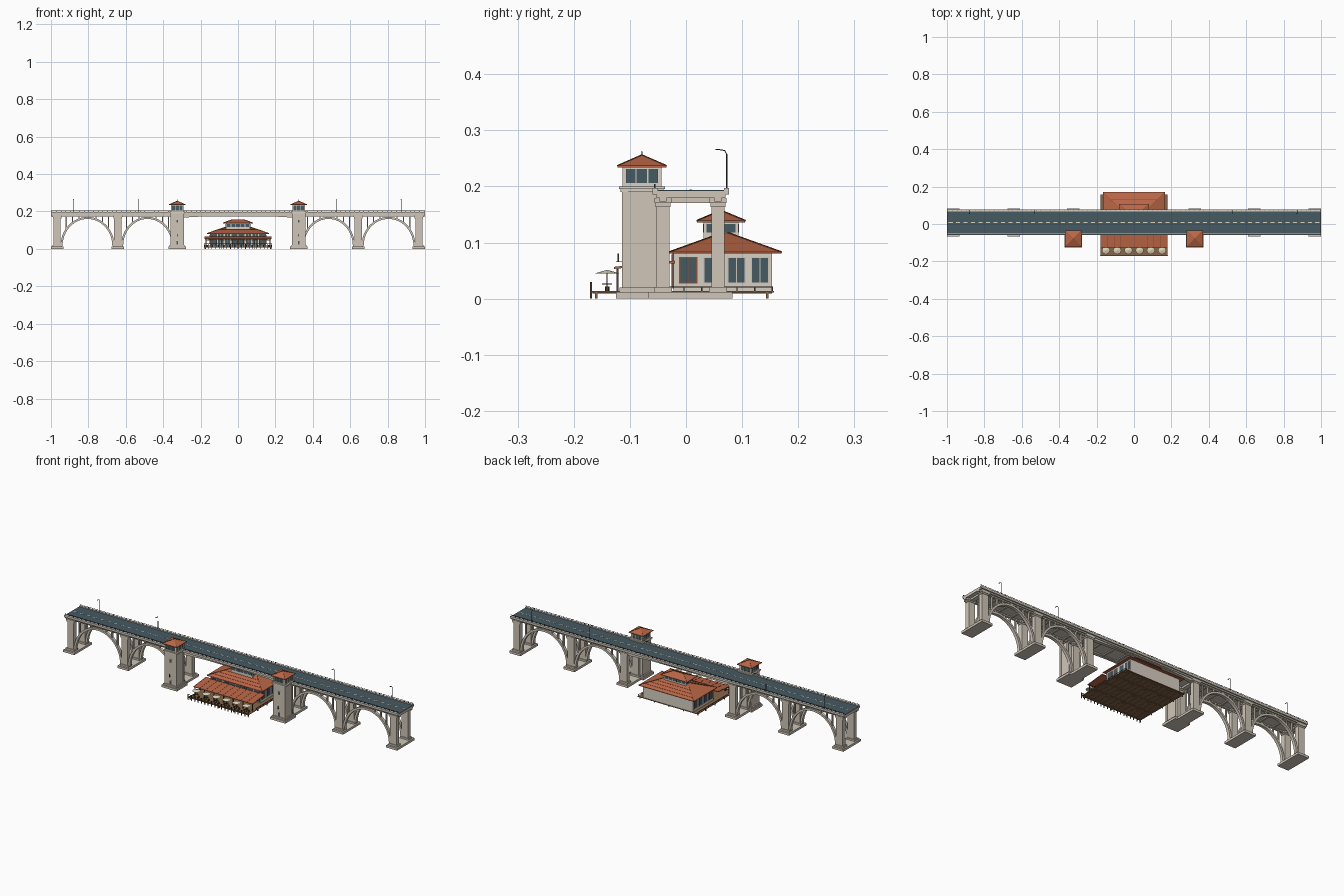
import bpy, bmesh, math
from mathutils import Matrix, Vector

if "Cube" in bpy.data.objects:
    bpy.data.objects.remove(bpy.data.objects["Cube"])


def lin(c):
    return tuple((v / 255 / 12.92 if v < 10 else ((v / 255 + 0.055) / 1.055) ** 2.4) for v in c) + (1,)


COLOURS = {"concrete": (208, 198, 184), "pale_stone": (216, 208, 195), "asphalt": (70, 90, 98),
           "glass": (70, 90, 98), "terracotta": (186, 102, 70), "brown_wood": (142, 80, 52),
           "deck_wood": (134, 102, 74), "dark_wood": (84, 62, 46), "metal": (62, 62, 62),
           "canvas": (222, 212, 186)}
MATS = {}
for n, c in COLOURS.items():
    MATS[n] = bpy.data.materials.new(n)
    MATS[n].diffuse_color = lin(c)


class Part:
    """One named object of one colour, gathered from simple solids."""
    def __init__(self, name, mat):
        self.name, self.mat, self.bm = name, mat, bmesh.new()

    def box(self, x0, x1, y0, y1, z0, z1):
        m = Matrix.Translation(((x0 + x1) / 2, (y0 + y1) / 2, (z0 + z1) / 2)) @ \
            Matrix.Diagonal((x1 - x0, y1 - y0, z1 - z0, 1))
        bmesh.ops.create_cube(self.bm, size=1, matrix=m)

    def at(self, x, y, hx, hy, z0, z1):
        self.box(x - hx, x + hx, y - hy, y + hy, z0, z1)

    def cone(self, x, y, z0, z1, r0, r1, n=8):
        bmesh.ops.create_cone(self.bm, cap_ends=True, segments=n, radius1=r0, radius2=r1,
                              depth=z1 - z0, matrix=Matrix.Translation((x, y, (z0 + z1) / 2)))

    def bar(self, a, b, w):
        a, b = Vector(a), Vector(b)
        d = b - a
        m = Matrix.Translation((a + b) / 2) @ d.to_track_quat('Z', 'Y').to_matrix().to_4x4() @ \
            Matrix.Diagonal((w, w, d.length, 1))
        bmesh.ops.create_cube(self.bm, size=1, matrix=m)

    def extrude(self, prof, axis, a, b):
        """Closed profile (u, z) swept along x or y."""
        put = (lambda u, z, t: (u, t, z)) if axis == 'y' else (lambda u, z, t: (t, u, z))
        A = [self.bm.verts.new(put(u, z, a)) for u, z in prof]
        B = [self.bm.verts.new(put(u, z, b)) for u, z in prof]
        n = len(prof)
        self.bm.faces.new(A)
        self.bm.faces.new(B[::-1])
        for i in range(n):
            self.bm.faces.new((A[i], B[i], B[(i + 1) % n], A[(i + 1) % n]))

    def hip(self, x, y, hx, hy, z0, z1, ridge, lip=0.003):
        """Hipped roof with a thin vertical eave edge."""
        self.at(x, y, hx, hy, z0 - lip, z0)
        V = [self.bm.verts.new(p) for p in ((x - hx, y - hy, z0), (x + hx, y - hy, z0), (x + hx, y + hy, z0),
             (x - hx, y + hy, z0), (x - ridge, y, z1), (x + ridge, y, z1))]
        for f in ((0, 1, 5, 4), (1, 2, 5), (2, 3, 4, 5), (3, 0, 4), (3, 2, 1, 0)):
            self.bm.faces.new([V[i] for i in f])

    def done(self):
        bmesh.ops.recalc_face_normals(self.bm, faces=self.bm.faces[:])
        me = bpy.data.meshes.new(self.name)
        self.bm.to_mesh(me)
        self.bm.free()
        me.materials.append(MATS[self.mat])
        bpy.context.collection.objects.link(bpy.data.objects.new(self.name, me))


def hip_caps(p, x, y, hx, hy, z0, z1, ridge, w):
    for s in (-1, 1):
        for t in (-1, 1):
            p.bar((x + s * hx, y + t * hy, z0), (x + s * ridge, y, z1), w)
    if ridge > 0.01:
        p.bar((x - ridge, y, z1), (x + ridge, y, z1), w)


RIBS = (-0.041, 0.057)      # y of the two arch and column rows
PIERS = (-0.967, -0.643, -0.325, 0.325, 0.643, 0.967)

# road deck, lane dashes and edge beams
deck = Part("bridge_deck", "concrete")
deck.box(-1, 1, -0.06, 0.077, 0.186, 0.192)
deck.box(-1, 1, -0.053, 0.07, 0.179, 0.186)
for x in [-0.96 + 0.08 * i for i in range(25)]:
    deck.at(x, 0.008, 0.005, 0.05, 0.174, 0.179)
for y in RIBS:
    deck.box(-1, 1, y - 0.006, y + 0.006, 0.173, 0.179)
deck.done()
road = Part("road_surface", "asphalt")
road.box(-0.9995, 0.9995, -0.051, 0.068, 0.192, 0.194)
road.done()
dash = Part("lane_dashes", "canvas")
for i in range(50):
    dash.at(-0.98 + i * 0.04, 0.0085, 0.011, 0.002, 0.194, 0.1946)
dash.done()

# kerbs with slim metal posts and rail
kerb, rail = Part("kerbs", "pale_stone"), Part("railing", "metal")
for y in (-0.0555, 0.0725):
    kerb.box(-1, 1, y - 0.0045, y + 0.0045, 0.192, 0.197)
    rail.box(-1, 1, y - 0.0007, y + 0.0007, 0.203, 0.2044)
    for i in range(81):
        rail.at(-0.996 + i * 0.0249, y, 0.0012, 0.0012, 0.197, 0.2044)
kerb.done()
rail.done()

# piers with footings, plinths and capitals
pier = Part("piers", "concrete")
foot = Part("pier_footings", "concrete")
for x in PIERS:
    foot.at(x, 0.008, 0.033, 0.075, 0, 0.012)
    pier.at(x, 0.008, 0.012, 0.05, 0.17, 0.179)
    for y in RIBS:
        foot.at(x, y, 0.025, 0.016, 0.012, 0.021)
        pier.at(x, y, 0.019, 0.0115, 0.021, 0.165)
        pier.at(x, y, 0.022, 0.0135, 0.163, 0.17)
        pier.at(x, y, 0.025, 0.0155, 0.17, 0.179)
foot.done()
pier.done()

# arch ribs with spandrel posts, and the haunched middle girders
arch = Part("arch_ribs", "concrete")
post = Part("spandrel_posts", "concrete")
for a, b in ((0, 1), (1, 2), (3, 4), (4, 5)):
    c, h = (PIERS[a] + PIERS[b]) / 2, (PIERS[b] - PIERS[a]) / 2 - 0.018
    ts = [math.pi * i / 24 for i in range(25)]
    prof = [(c + h * math.cos(t), 0.016 + 0.155 * math.sin(t)) for t in ts] + \
           [(c + (h - 0.011) * math.cos(t), 0.016 + 0.144 * math.sin(t)) for t in reversed(ts)]
    for y in RIBS:
        arch.extrude(prof, 'y', y - 0.008, y + 0.008)
        for d in (0.045, 0.08, 0.113):
            for s in (-1, 1):
                z = 0.01 + 0.155 * math.sqrt(1 - (d / h) ** 2)
                post.at(c + s * d, y, 0.003, 0.005, z, 0.179)
for y in RIBS:
    prof = [(-0.31, 0.18), (0.31, 0.18)] + [(0.31 - 0.031 * i, 0.177 - 0.011 * ((10 - i) / 10) ** 2) for i in range(21)]
    arch.extrude(prof, 'y', y - 0.009, y + 0.009)
arch.done()
post.done()

# street lamps
lamp = Part("street_lamps", "metal")
for x in (-0.88, -0.53, 0.525, 0.872):
    lamp.cone(x, 0.0725, 0.192, 0.258, 0.0016, 0.0011)
    lamp.bar((x, 0.0725, 0.257), (x, 0.069, 0.264), 0.0018)
    lamp.bar((x, 0.069, 0.264), (x, 0.056, 0.266), 0.0018)
    lamp.at(x, 0.056, 0.002, 0.003, 0.2645, 0.2665)
lamp.done()

# towers with lookout cabins
TY = -0.0785
shaft, stone = Part("tower_shafts", "concrete"), Part("tower_trim", "pale_stone")
glass, troof = Part("tower_windows", "glass"), Part("tower_roofs", "terracotta")
tcap, dark = Part("tower_hip_caps", "brown_wood"), Part("tower_lanterns", "metal")
for x in (-0.325, 0.325):
    shaft.at(x, TY, 0.046, 0.046, 0, 0.012)
    shaft.at(x, TY, 0.040, 0.040, 0.012, 0.02)
    shaft.at(x, TY, 0.033, 0.033, 0.02, 0.194)
    for s in (-1, 1):
        for t in (-1, 1):
            shaft.at(x + s * 0.03, TY + t * 0.03, 0.0055, 0.0055, 0.02, 0.19)
            stone.at(x + s * 0.031, TY + t * 0.031, 0.0035, 0.0035, 0.2, 0.234)
    stone.at(x, TY, 0.038, 0.038, 0.19, 0.195)
    stone.at(x, TY, 0.041, 0.041, 0.195, 0.2)
    stone.at(x, TY, 0.033, 0.033, 0.2, 0.206)
    stone.at(x, TY, 0.033, 0.033, 0.231, 0.235)
    glass.at(x, TY, 0.031, 0.031, 0.206, 0.231)
    for s in (-1, 1):
        stone.at(x + s * 0.0105, TY, 0.0012, 0.0325, 0.206, 0.231)
        stone.at(x, TY + s * 0.0105, 0.0325, 0.0012, 0.206, 0.231)
    for z0, z1 in ((0.022, 0.042), (0.138, 0.154)):
        stone.at(x, TY - 0.033, 0.0075, 0.0015, z0, z1 + 0.003)
        glass.at(x, TY - 0.034, 0.005, 0.0015, z0 + 0.002, z1)
    troof.hip(x, TY, 0.0435, 0.0435, 0.237, 0.256, 0.0005)
    hip_caps(tcap, x, TY, 0.0435, 0.0435, 0.237, 0.256, 0.0005, 0.002)
    dark.cone(x, TY, 0.255, 0.263, 0.001, 0.0005)
    dark.at(x, TY - 0.042, 0.0015, 0.0015, 0.066, 0.08)
    dark.at(x, TY - 0.04, 0.001, 0.006, 0.065, 0.066)
for p in (shaft, stone, glass, troof, tcap, dark):
    p.done()

# pavilion terrace, joists and railings
wood = Part("terrace", "deck_wood")
wood.box(-0.18, 0.18, -0.17, 0.157, 0.011, 0.0135)
for i in range(13):
    wood.at(-0.174 + i * 0.029, -0.0065, 0.002, 0.16, 0.009, 0.011)
for y in (-0.16, -0.08, 0, 0.08, 0.145):
    wood.box(-0.178, 0.178, y - 0.002, y + 0.002, 0.0085, 0.011)
    for i in range(5):
        wood.at(-0.174 + i * 0.087, y, 0.0022, 0.0022, 0, 0.011)
wood.done()
fence = Part("terrace_railing", "dark_wood")
for z in (0.02, 0.028):
    fence.box(-0.182, 0.182, -0.1705, -0.1685, z - 0.0007, z + 0.0007)
for i in range(19):
    fence.at(-0.18 + i * 0.02, -0.1695, 0.0015, 0.002, 0, 0.03)
for s in (-1, 1):
    fence.at(s * 0.178, 0.028, 0.001, 0.127, 0.02, 0.0215)
    for i in range(9):
        fence.at(s * 0.178, -0.098 + i * 0.0315, 0.0012, 0.0012, 0.012, 0.021)
fence.done()

# pavilion walls, windows and doors
wall, pane = Part("pavilion_walls", "pale_stone"), Part("pavilion_windows", "glass")
frame, door = Part("window_frames", "concrete"), Part("door_frames", "brown_wood")
wall.box(-0.15, 0.15, -0.022, 0.153, 0.0135, 0.08)
CY = 0.0625
wall.at(0, CY, 0.065, 0.031, 0.08, 0.138)
for i in range(8):
    x = -0.1295 + i * 0.037
    (door if i in (0, 3, 4, 7) else frame).at(x, -0.022, 0.0165, 0.002, 0.018, 0.08)
    for s in (-1, 1):
        pane.at(x + s * 0.0075, -0.0235, 0.0065, 0.002, 0.021, 0.079)
for s in (-1, 1):
    for y in (0.004, 0.047, 0.09, 0.132):
        (door if y < 0.01 else frame).at(s * 0.15, y, 0.0015, 0.0165, 0.027, 0.074)
        for t in (-1, 1):
            pane.at(s * 0.151, y + t * 0.0075, 0.0015, 0.0067, 0.029, 0.072)
    for t in (-1, 1):
        pane.at(s * 0.065, CY + t * 0.0145, 0.001, 0.0115, 0.118, 0.133)
    for i in range(5):
        pane.at(-0.05 + 0.025 * i, CY + s * 0.031, 0.0105, 0.001, 0.118, 0.133)
for p in (wall, pane, frame, door):
    p.done()

# pavilion roofs with hip caps and tile seams
roof, seam = Part("pavilion_roofs", "terracotta"), Part("roof_caps", "brown_wood")
for args in ((0, 0.07, 0.166, 0.1, 0.083, 0.119, 0.06), (0, CY, 0.08, 0.043, 0.139, 0.157, 0.03)):
    roof.hip(*args)
    hip_caps(seam, *args, 0.0025)
for s in (-1, 1):
    for k in (0.2, 0.4, 0.6):
        w, y, z = 0.166 - 0.106 * k, 0.07 + s * 0.1 * (1 - k), 0.083 + 0.036 * k
        seam.bar((-w, y, z), (w, y, z), 0.0012)
# front porch roof on posts
roof.extrude([(-0.02, 0.063), (-0.128, 0.053), (-0.128, 0.056), (-0.02, 0.067)], 'x', -0.178, 0.178)
for i in range(11):
    x = -0.176 + i * 0.0352
    seam.bar((x, -0.128, 0.056), (x, -0.02, 0.067), 0.0014)
roof.done()
seam.done()
porch = Part("porch_posts", "dark_wood")
for i in range(7):
    porch.at(-0.171 + i * 0.057, -0.122, 0.0018, 0.0018, 0.0135, 0.054)
porch.box(-0.176, 0.176, -0.124, -0.12, 0.051, 0.054)
porch.done()

# parasols, tables and stools
shade, seats = Part("parasols", "canvas"), Part("tables_and_stools", "dark_wood")
for i in range(6):
    x = -0.15 + i * 0.06
    shade.cone(x, -0.1405, 0.045, 0.051, 0.022, 0.001)
    seats.cone(x, -0.1405, 0.0135, 0.046, 0.001, 0.001, 6)
    seats.cone(x, -0.1405, 0.025, 0.027, 0.009, 0.009)
    for s in (-1, 1):
        seats.cone(x + s * 0.014, -0.1405, 0.0135, 0.022, 0.004, 0.004, 6)
shade.done()
seats.done()

for m in bpy.data.materials:
    if m.users and not m.is_grease_pencil:
        m.use_nodes = True
        m.node_tree.nodes["Principled BSDF"].inputs["Base Color"].default_value = m.diffuse_color
